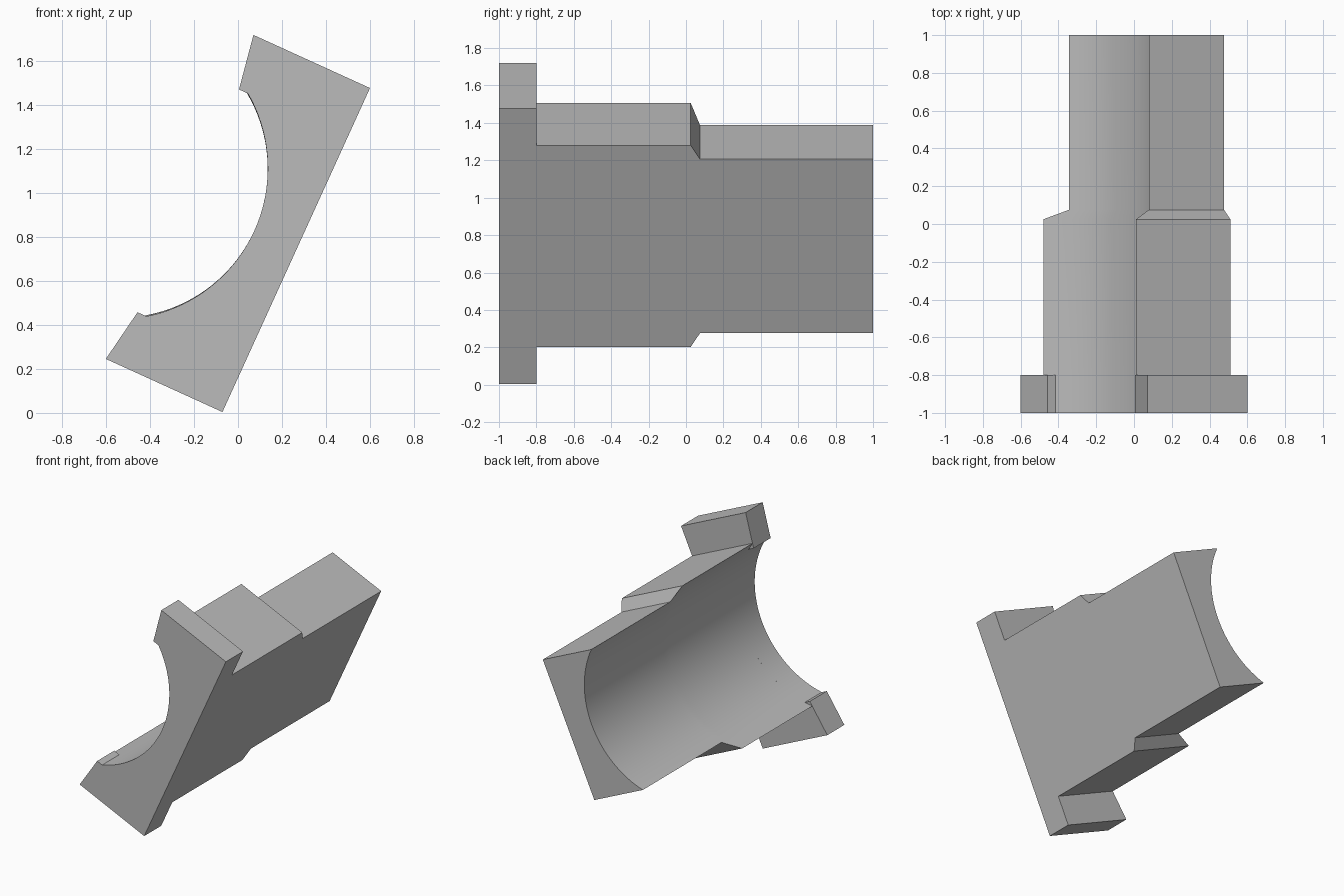
import bpy
import bmesh
import math
from mathutils import Vector

if "Cube" in bpy.data.objects:
    bpy.data.objects.remove(bpy.data.objects["Cube"])

# Tilted section frame: s runs along the flat back, t towards the hollow
MID = Vector((0.265, 0, 0.741))
ALONG = Vector((0.67, 0, 1.471)).normalized()
INWARD = Vector((-ALONG.z, 0, ALONG.x))
BORE_CENTRE, BORE_RADIUS, STEPS = 0.897, 0.687, 36

grey = bpy.data.materials.new("plain grey")
grey.use_nodes = True
grey.diffuse_color = (0.5, 0.5, 0.5, 1)
grey.node_tree.nodes["Principled BSDF"].inputs["Base Color"].default_value = (0.5, 0.5, 0.5, 1)


def bore_arc(half):
    """Arc of the bore between -half and +half along the section."""
    end = math.asin(half / BORE_RADIUS)
    angles = [end * (2 * i / STEPS - 1) for i in range(STEPS + 1)]
    return [(BORE_RADIUS * math.sin(a), BORE_CENTRE - BORE_RADIUS * math.cos(a))
            for a in angles]


def shell_section(half):
    return [(-half, 0)] + bore_arc(half) + [(half, 0)]


def flange_section():
    lug = [(0.557, 0.54), (0.81, 0.583), (0.81, 0)]
    return [(-s, t) for s, t in reversed(lug)] + bore_arc(0.557) + lug


def loft(name, stations):
    """Skin a closed solid through (y, section) stations."""
    bm = bmesh.new()
    rings = [[bm.verts.new(MID + ALONG * s + INWARD * t + Vector((0, y, 0)))
              for s, t in section] for y, section in stations]
    count = len(rings[0])
    for a, b in zip(rings, rings[1:]):
        for i in range(count):
            j = (i + 1) % count
            bm.faces.new((a[i], a[j], b[j], b[i]))
    bm.faces.new(rings[0])
    bm.faces.new(rings[-1])
    bmesh.ops.recalc_face_normals(bm, faces=bm.faces)
    mesh = bpy.data.meshes.new(name)
    bm.to_mesh(mesh)
    bm.free()
    mesh.materials.append(grey)
    obj = bpy.data.objects.new(name, mesh)
    bpy.context.collection.objects.link(obj)
    bpy.ops.object.select_all(action="DESELECT")
    obj.select_set(True)
    bpy.context.view_layer.objects.active = obj
    bpy.ops.object.shade_smooth_by_angle(angle=math.radians(15))
    return obj


# Half shell: wide front, short taper, narrow rear
wide, narrow = shell_section(0.592), shell_section(0.511)
loft("bearing_shell", [(-0.8, wide), (0.025, wide), (0.075, narrow), (1, narrow)])

# End flange with a lug on each side of the bore
loft("end_flange", [(-1, flange_section()), (-0.8, flange_section())])
